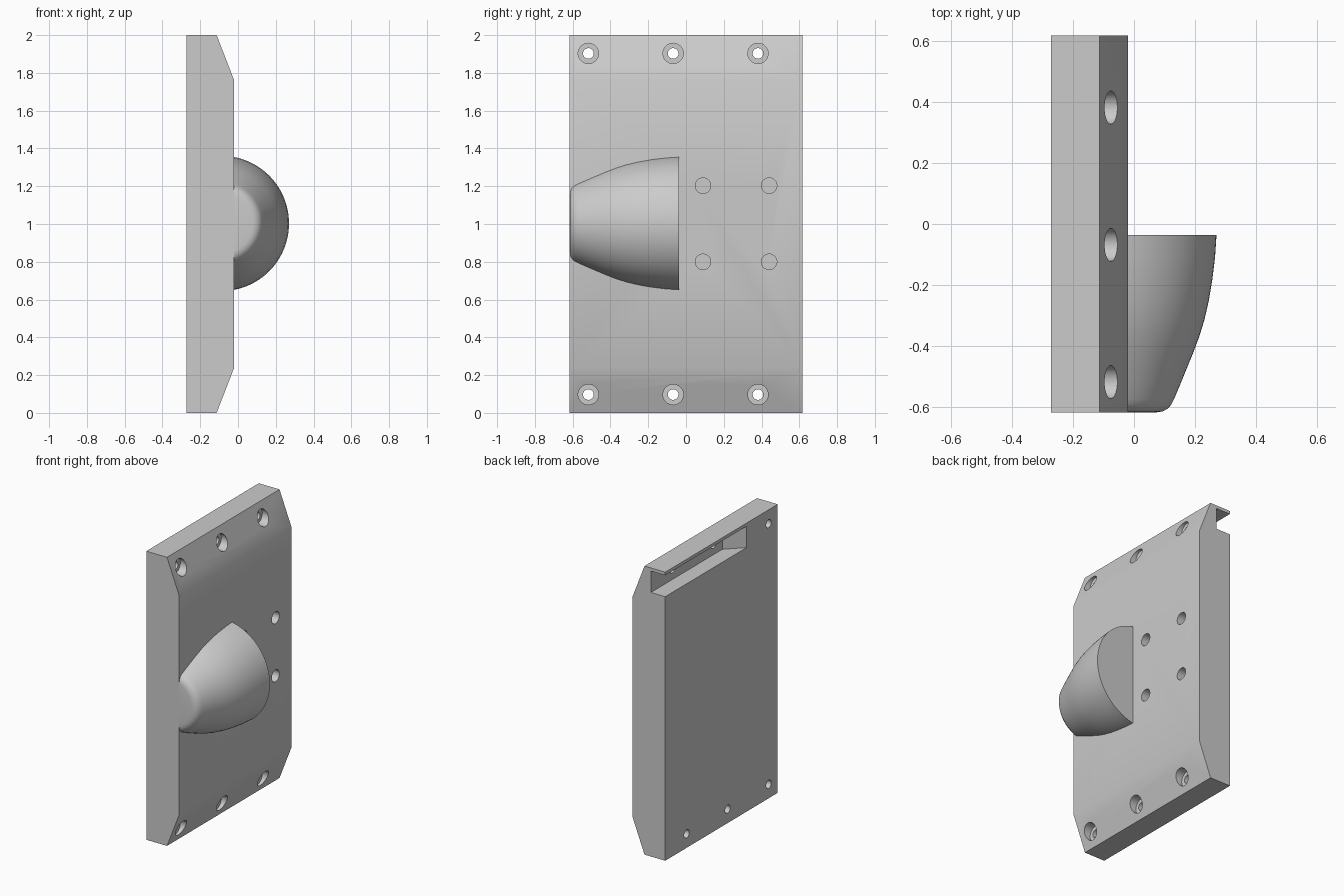
import bpy, bmesh, math
from mathutils import Matrix, Vector

if "Cube" in bpy.data.objects:
    bpy.data.objects.remove(bpy.data.objects["Cube"], do_unlink=True)

BACK, FACE, HALF = -0.272, -0.02, 0.616

grey = bpy.data.materials.new("light grey")
grey.use_nodes = True
colour = (0.6, 0.6, 0.6, 1)
grey.diffuse_color = colour
grey.node_tree.nodes["Principled BSDF"].inputs["Base Color"].default_value = colour


def finish(bm, name):
    bmesh.ops.recalc_face_normals(bm, faces=bm.faces)
    mesh = bpy.data.meshes.new(name)
    bm.to_mesh(mesh)
    bm.free()
    mesh.materials.append(grey)
    obj = bpy.data.objects.new(name, mesh)
    bpy.context.collection.objects.link(obj)
    return obj


def prism(name, points, offset):
    bm = bmesh.new()
    face = bm.faces.new([bm.verts.new(p) for p in points])
    moved = bmesh.ops.extrude_face_region(bm, geom=[face])["geom"]
    bmesh.ops.translate(bm, vec=Vector(offset),
                        verts=[v for v in moved if isinstance(v, bmesh.types.BMVert)])
    return finish(bm, name)


def bore(x0, x1, y, z, radius):
    bm = bmesh.new()
    place = Matrix.Translation(((x0 + x1) / 2, y, z)) @ Matrix.Rotation(math.pi / 2, 4, 'Y')
    bmesh.ops.create_cone(bm, cap_ends=True, segments=40, radius1=radius,
                          radius2=radius, depth=x1 - x0, matrix=place)
    return finish(bm, "bore_cutter")


def smooth(obj):
    bpy.ops.object.select_all(action='DESELECT')
    bpy.context.view_layer.objects.active = obj
    obj.select_set(True)
    bpy.ops.object.shade_smooth_by_angle(angle=math.radians(30))


def cut(obj, cutter):
    cutter.hide_render = True
    mod = obj.modifiers.new("cut", 'BOOLEAN')
    mod.operation, mod.solver, mod.object = 'DIFFERENCE', 'EXACT', cutter
    bpy.context.view_layer.objects.active = obj
    bpy.ops.object.modifier_apply(modifier=mod.name)
    bpy.data.objects.remove(cutter, do_unlink=True)


# Plate with bevelled top and bottom edges
outline = [(BACK, 0), (-0.113, 0), (FACE, 0.24), (FACE, 1.76), (-0.113, 2), (BACK, 2)]
plate = prism("plate", [(x, -HALF, z) for x, z in outline], (0, 2 * HALF, 0))

# Slot behind the top edge, open at one end, slanted at the other
slot = [(-0.312, 0.7), (-0.162, 0.7), (-0.162, -0.166), (-0.312, -0.316)]
cut(plate, prism("slot_cutter", [(x, y, 1.83) for x, y in slot], (0, 0, 0.148)))

# Counterbored mounting holes along both bevels
for z in (0.097, 1.903):
    for y in (-0.517, -0.068, 0.381):
        cut(plate, bore(-0.4, 0.1, y, z, 0.028))
        cut(plate, bore(-0.118, 0.1, y, z, 0.054))

# Four blind holes in the face
for z in (0.8, 1.203):
    for y in (0.09, 0.44):
        cut(plate, bore(-0.13, 0.1, y, z, 0.041))
smooth(plate)

# Tapered round boss, revolved about the y direction and trimmed at the plate
profile = [(0, -0.036), (0.358, -0.036), (0.353, -0.11), (0.344, -0.184), (0.333, -0.25),
           (0.318, -0.315), (0.301, -0.37), (0.281, -0.423), (0.238, -0.528), (0.219, -0.573),
           (0.21, -0.591), (0.198, -0.604), (0.182, -0.613), (0.163, -HALF), (0, -HALF)]
bm = bmesh.new()
axis = Vector((-0.088, 0, 1.003))
verts = [bm.verts.new(axis + Vector((r, y, 0))) for r, y in profile]
edges = [bm.edges.new(pair) for pair in zip(verts, verts[1:])]
bmesh.ops.spin(bm, geom=verts + edges, cent=axis, axis=(0, 1, 0),
               angle=math.tau, steps=96)
bmesh.ops.remove_doubles(bm, verts=bm.verts, dist=0.0001)
bmesh.ops.bisect_plane(bm, geom=bm.verts[:] + bm.edges[:] + bm.faces[:],
                       plane_co=(FACE - 0.01, 0, 0), plane_no=(-1, 0, 0), clear_outer=True)
bmesh.ops.holes_fill(bm, edges=[e for e in bm.edges if e.is_boundary])
smooth(finish(bm, "boss"))
